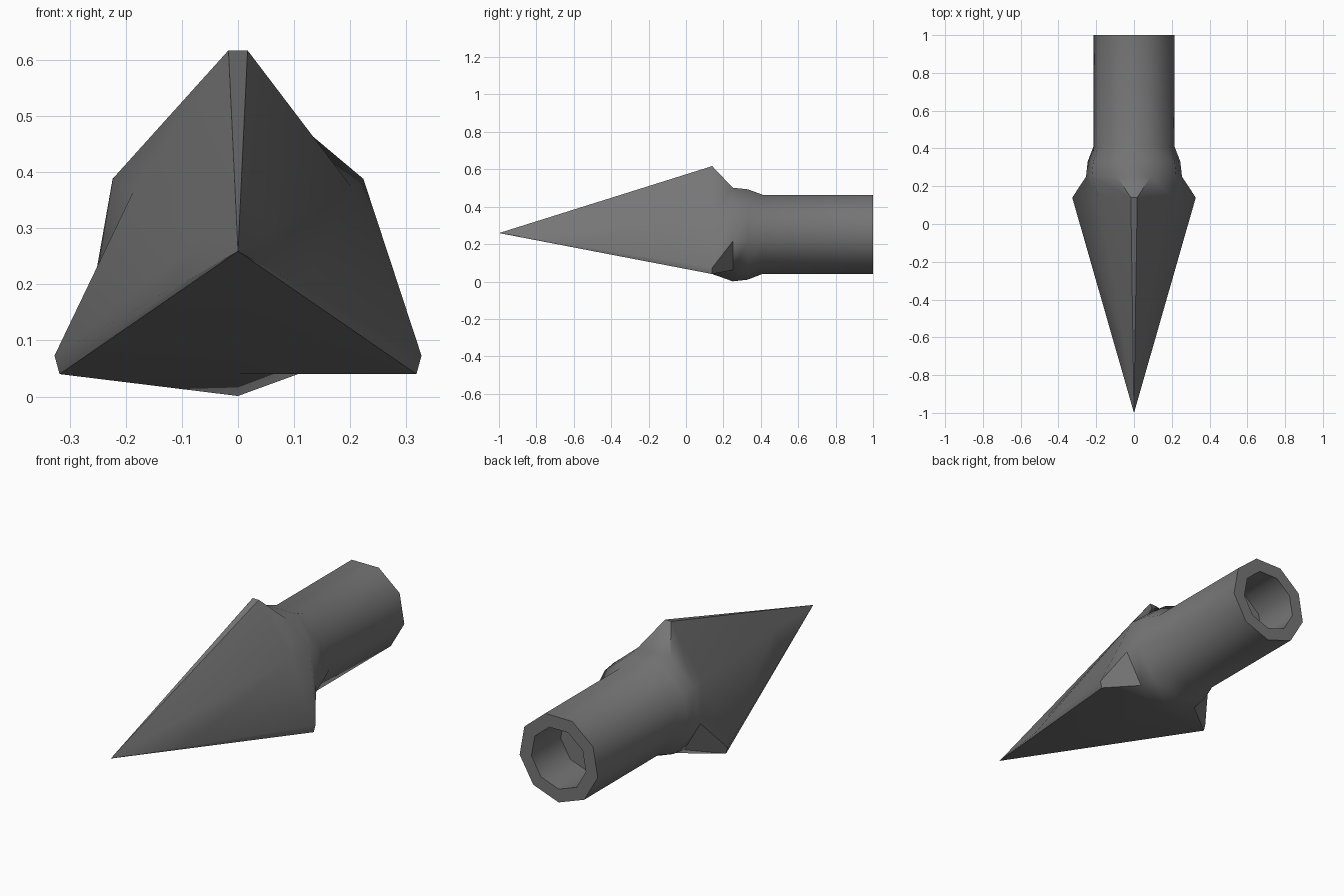
import bpy, bmesh
from math import sin, cos, radians

cube = bpy.data.objects.get("Cube")
if cube:
    bpy.data.objects.remove(cube)

AXIS_Z = 0.259
ANGLES = [70 + 40 * i for i in range(9)]


def polar(r, a, y):
    return (r * cos(radians(a)), y, AXIS_Z + r * sin(radians(a)))


def nonagon(r, y):
    return [polar(r, a, y) for a in ANGLES]


def blade_ring(y, right_mid, left_mid, low_mid):
    """Nine points: two corners per blade with a valley point between blades."""
    t = (y + 1) / 1.14
    top = [(0.017, 0.358), (-0.017, 0.358)]
    left = [(-0.327, -0.186), (-0.318, -0.219)]
    right = [(-x, z) for x, z in reversed(left)]

    def pair(points):
        return [(x * t, y, AXIS_Z + z * t) for x, z in points]

    return (pair(top) + [polar(left_mid * t, 150, y)] +
            pair(left) + [polar(low_mid * t, 270, y)] +
            pair(right) + [polar(right_mid * t, 30, y)])


# Rings from the point, over the blades and collar, along the socket and into its bore
rings = [
    blade_ring(-0.6, 0.183, 0.183, 0.219),
    blade_ring(0.14, 0.232, 0.215, 0.219),
    nonagon(0.258, 0.25),
    nonagon(0.249, 0.33),
    nonagon(0.218, 0.41),
    nonagon(0.218, 1.0),
    nonagon(0.152, 1.0),
    nonagon(0.152, 0.77),
]

bm = bmesh.new()
tip = bm.verts.new((0, -1, AXIS_Z))
loops = [[bm.verts.new(p) for p in ring] for ring in rings]
for i in range(9):
    j = (i + 1) % 9
    bm.faces.new((tip, loops[0][i], loops[0][j]))
    for a, b in zip(loops, loops[1:]):
        bm.faces.new((a[i], b[i], b[j], a[j]))
bm.faces.new(loops[-1])
bmesh.ops.recalc_face_normals(bm, faces=bm.faces)

mesh = bpy.data.meshes.new("arrowhead")
bm.to_mesh(mesh)
bm.free()
arrowhead = bpy.data.objects.new("arrowhead", mesh)
bpy.context.collection.objects.link(arrowhead)

# Dark steel
steel = bpy.data.materials.new("dark_steel")
steel.use_nodes = True
colour = (0.18, 0.18, 0.18, 1)
steel.diffuse_color = colour
steel.node_tree.nodes["Principled BSDF"].inputs["Base Color"].default_value = colour
mesh.materials.append(steel)

bpy.ops.object.select_all(action='DESELECT')
arrowhead.select_set(True)
bpy.context.view_layer.objects.active = arrowhead
bpy.ops.object.shade_smooth_by_angle(angle=radians(42))
